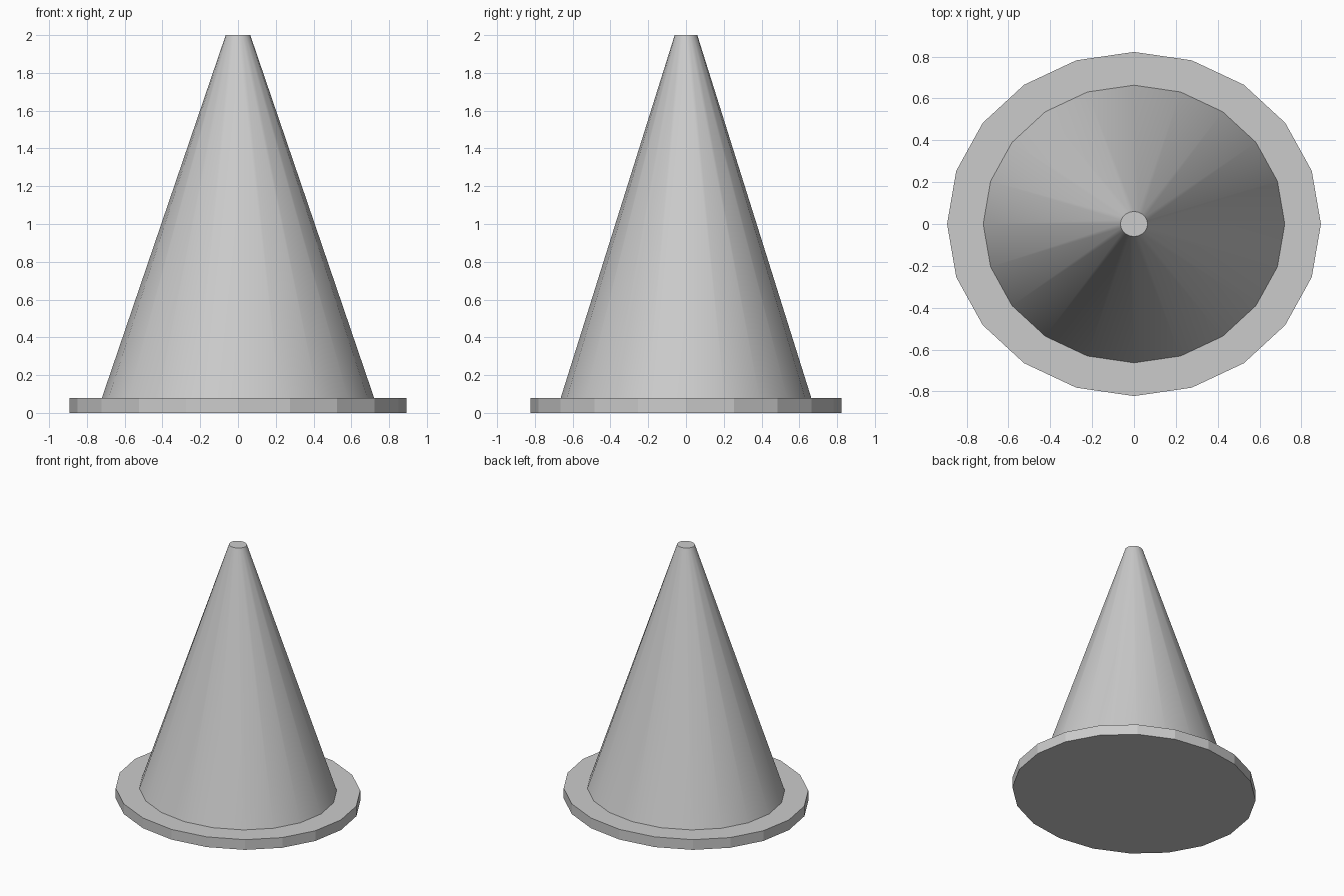
import bpy
import math

if "Cube" in bpy.data.objects:
    bpy.data.objects.remove(bpy.data.objects["Cube"])

SIDES = 20
SQUASH = 0.822 / 0.893  # depth relative to width


def tapered_part(name, r_bottom, r_top, z_bottom, z_top):
    """Oval frustum with a vertex on each axis."""
    bpy.ops.mesh.primitive_cone_add(
        vertices=SIDES, radius1=r_bottom, radius2=r_top,
        depth=z_top - z_bottom, location=(0, 0, (z_bottom + z_top) / 2))
    obj = bpy.context.object
    obj.name = name
    obj.scale = (1, SQUASH, 1)
    bpy.ops.object.transform_apply(location=False, rotation=False, scale=True)
    return obj


# Flat-faced base plate
tapered_part("base_plate", 0.893, 0.893, 0.0, 0.08)

# Smooth cone body, its foot sunk slightly into the plate
tapered_part("cone_body", 0.734, 0.065, 0.04, 2.0)
bpy.ops.object.shade_smooth_by_angle(angle=math.radians(30))
